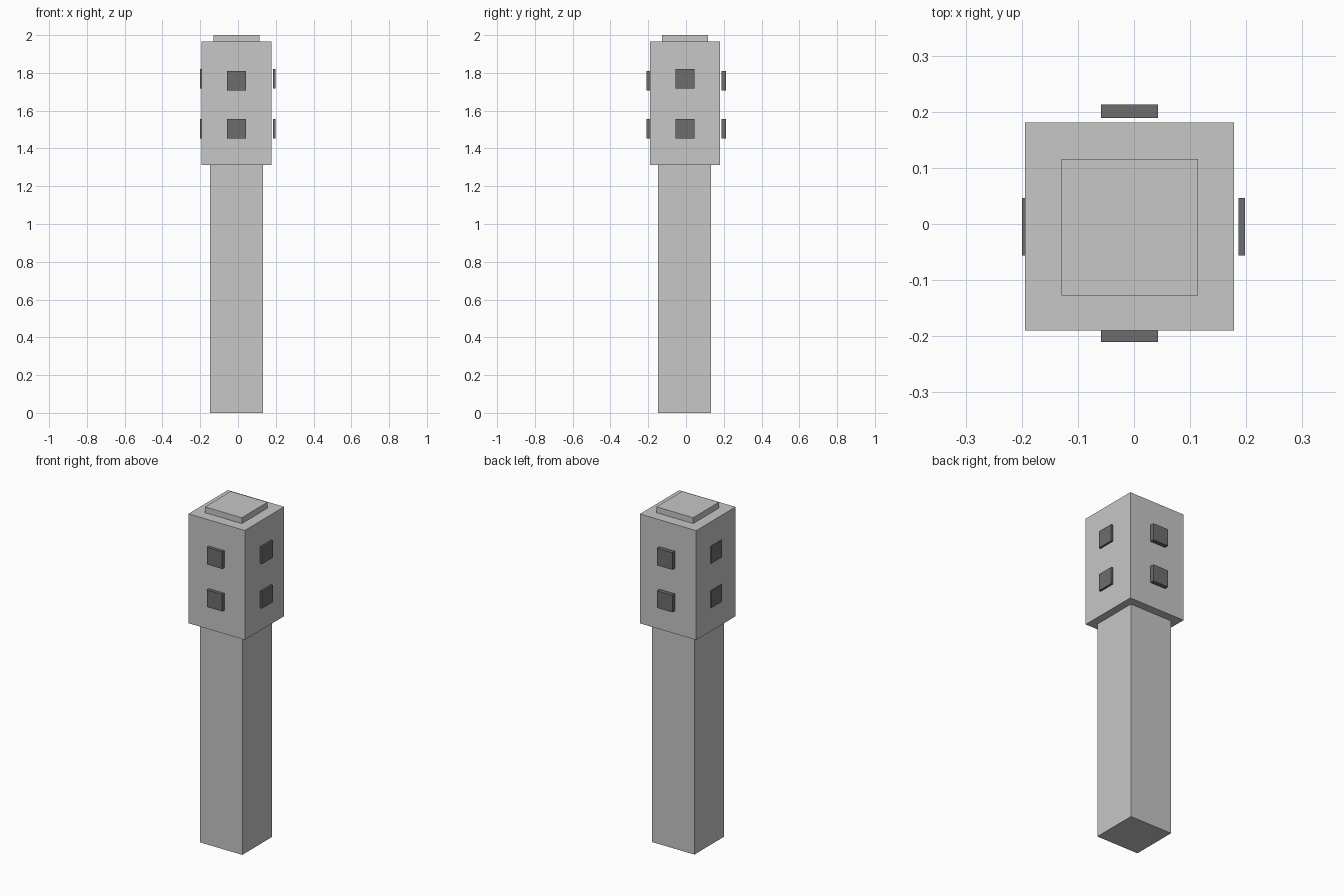
import bpy

if "Cube" in bpy.data.objects:
    bpy.data.objects.remove(bpy.data.objects["Cube"], do_unlink=True)


def make_material(name, grey):
    mat = bpy.data.materials.new(name)
    mat.use_nodes = True
    colour = (grey, grey, grey, 1.0)
    mat.diffuse_color = colour
    mat.node_tree.nodes["Principled BSDF"].inputs["Base Color"].default_value = colour
    return mat


def box(name, low, high, mat):
    """Flat-shaded box between two opposite corners."""
    centre = [(a + b) / 2 for a, b in zip(low, high)]
    bpy.ops.mesh.primitive_cube_add(size=1, location=centre)
    obj = bpy.context.object
    obj.name = name
    obj.scale = [b - a for a, b in zip(low, high)]
    bpy.ops.object.transform_apply(location=False, rotation=False, scale=True)
    obj.data.materials.append(mat)
    return obj


stone = make_material("light grey", 0.57)
dark = make_material("dark grey", 0.155)

# Tower: shaft, wider head and roof cap
box("shaft", (-0.148, -0.148, 0.0), (0.132, 0.132, 1.312), stone)
box("head", (-0.194, -0.190, 1.312), (0.178, 0.181, 1.965), stone)
box("roof_cap", (-0.129, -0.127, 1.965), (0.114, 0.116, 2.0), stone)

# Windows: two on each side of the head; the upper row is higher on the sides
for row, z_front, z_side in (("lower", 1.453, 1.453), ("upper", 1.707, 1.718)):
    for side, y0, y1 in (("front", -0.210, -0.186), ("back", 0.189, 0.213)):
        box(f"{row}_{side}_window", (-0.059, y0, z_front),
            (0.043, y1, z_front + 0.102), dark)
    for side, x0, x1 in (("right", -0.200, -0.188), ("left", 0.186, 0.198)):
        box(f"{row}_{side}_window", (x0, -0.056, z_side),
            (x1, 0.046, z_side + 0.102), dark)
